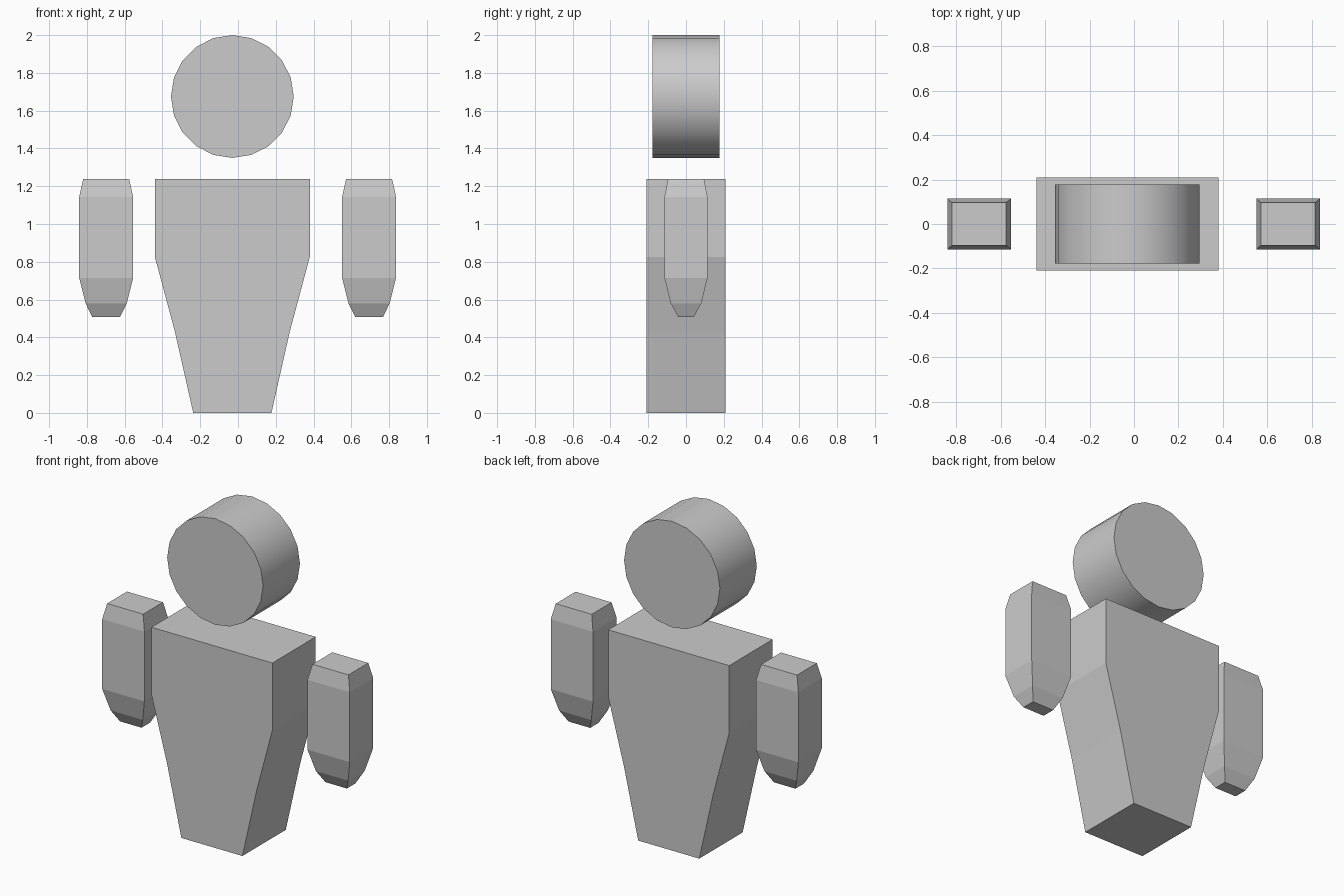
import bpy, bmesh
from math import pi

if "Cube" in bpy.data.objects:
    bpy.data.objects.remove(bpy.data.objects["Cube"])


def loft(name, rings, cx):
    """Closed solid through rectangular rings given as (z, half_x, half_y)."""
    bm = bmesh.new()
    loops = [[bm.verts.new((cx + sx * hx, sy * hy, z))
              for sx, sy in ((-1, -1), (1, -1), (1, 1), (-1, 1))]
             for z, hx, hy in rings]
    for a, b in zip(loops, loops[1:]):
        for i in range(4):
            j = (i + 1) % 4
            bm.faces.new((a[i], a[j], b[j], b[i]))
    bm.faces.new(loops[0][::-1])
    bm.faces.new(loops[-1])
    bmesh.ops.recalc_face_normals(bm, faces=bm.faces)
    mesh = bpy.data.meshes.new(name)
    bm.to_mesh(mesh)
    bm.free()
    obj = bpy.data.objects.new(name, mesh)
    bpy.context.collection.objects.link(obj)
    return obj


# Torso: tapers towards the base, constant depth
loft("torso", [(0, 0.207, 0.21), (0.43, 0.304, 0.21),
               (0.825, 0.41, 0.21), (1.237, 0.41, 0.21)], -0.03)

# Floating arms: bevelled top, rounded-off lower end
arm_rings = [(0.507, 0.073, 0.041), (0.58, 0.109, 0.081), (0.715, 0.143, 0.114),
             (1.143, 0.143, 0.114), (1.237, 0.122, 0.096)]
for name, cx in (("left_arm", -0.698), ("right_arm", 0.694)):
    loft(name, arm_rings, cx)

# Head: 20-sided drum lying along y
bpy.ops.mesh.primitive_cylinder_add(vertices=20, radius=0.325, depth=0.357,
                                    location=(-0.03, 0, 1.675),
                                    rotation=(pi / 2, 0, 0))
bpy.context.object.name = "head"
bpy.ops.object.shade_smooth_by_angle(angle=pi / 6)
